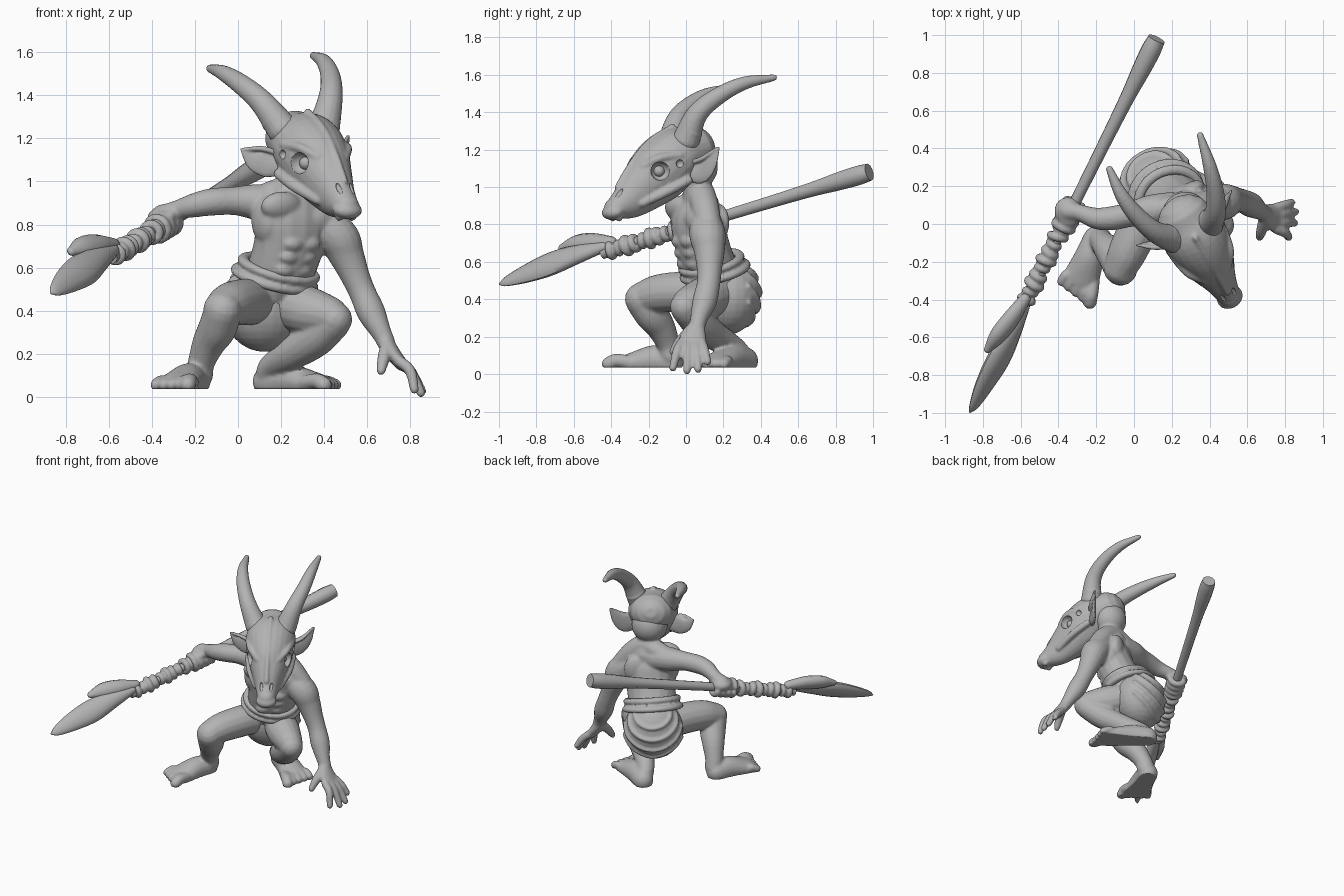
import bpy, bmesh
from math import sin, cos, pi, radians
from mathutils import Vector, Matrix

if "Cube" in bpy.data.objects:
    bpy.data.objects.remove(bpy.data.objects["Cube"])

grey = bpy.data.materials.new("plain grey")
grey.use_nodes = True
grey.diffuse_color = (0.45, 0.45, 0.45, 1)
grey.node_tree.nodes["Principled BSDF"].inputs["Base Color"].default_value = grey.diffuse_color

# The body and head are turned towards the model's left
YAW = Matrix.Rotation(radians(30), 4, 'Z')
LEFT = YAW.to_3x3() @ Vector((1, 0, 0))
FRONT = YAW.to_3x3() @ Vector((0, -1, 0))
UP = Vector((0, 0, 1))
SOLE = 0.036


def head_at(u, d, z):
    return Vector((0.295, -0.02, z)) + LEFT * u + FRONT * d


def spline(points, steps=5):
    """Smooth curve through points that carry x, y, z, width, height."""
    p = [Vector((*q, q[3]) if len(q) == 4 else q) for q in points]
    p = [2 * p[0] - p[1]] + p + [2 * p[-1] - p[-2]]
    out = []
    for a, b, c, d in zip(p, p[1:], p[2:], p[3:]):
        for i in range(steps):
            t = i / steps
            out.append(0.5 * (2 * b + (c - a) * t + (2 * a - 5 * b + 4 * c - d) * t ** 2
                              + (3 * b - a - 3 * c + d) * t ** 3))
    return out + [p[-2]]


def tube(bm, points, side=LEFT, rounded=True, segs=16):
    rows = spline(points)
    mids = [Vector(r[:3]) for r in rows]
    rings = []
    for i, r in enumerate(rows):
        t = (mids[min(i + 1, len(mids) - 1)] - mids[max(i - 1, 0)]).normalized()
        rings.append((mids[i], t, max(r[3], 0.003), max(r[4], 0.003)))
    if rounded:
        def cap(ring, sign):
            m, t, w, h = ring
            return [(m + t * sign * min(w, h) * sin(radians(a)), t,
                     w * cos(radians(a)), h * cos(radians(a))) for a in (25, 50, 75)]
        rings = cap(rings[0], -1)[::-1] + rings + cap(rings[-1], 1)
    loops = []
    for m, t, w, h in rings:
        u = (side - t * side.dot(t)).normalized()
        v = t.cross(u)
        angles = [2 * pi * k / segs for k in range(segs)]
        loops.append([bm.verts.new(m + u * w * cos(a) + v * h * sin(a)) for a in angles])
    for a, b in zip(loops, loops[1:]):
        for k in range(segs):
            n = (k + 1) % segs
            bm.faces.new((a[k], a[n], b[n], b[k]))
    bm.faces.new(loops[0][::-1])
    bm.faces.new(loops[-1])


def blob(bm, loc, radii, tilt=0):
    m = (Matrix.Translation(loc) @ YAW @ Matrix.Rotation(radians(tilt), 4, 'X')
         @ Matrix.Diagonal((*radii, 1)))
    bmesh.ops.create_uvsphere(bm, u_segments=24, v_segments=16, radius=1, matrix=m)


def ring(bm, centre, axis, big, small, arc=2 * pi, start=0):
    u = axis.cross(UP).normalized()
    v = axis.cross(u)
    pts = []
    for i in range(11):
        a = start + arc * i / 10
        pts.append((*(centre + u * big * cos(a) + v * big * sin(a)), small))
    tube(bm, pts, side=axis, segs=10)


def finish(bm, name, voxel=None, smooth=3):
    bmesh.ops.recalc_face_normals(bm, faces=bm.faces[:])
    mesh = bpy.data.meshes.new(name)
    bm.to_mesh(mesh)
    bm.free()
    ob = bpy.data.objects.new(name, mesh)
    bpy.context.collection.objects.link(ob)
    mesh.materials.append(grey)
    bpy.ops.object.select_all(action='DESELECT')
    ob.select_set(True)
    bpy.context.view_layer.objects.active = ob
    if voxel:
        rm = ob.modifiers.new("blend", 'REMESH')
        rm.mode, rm.voxel_size, rm.use_smooth_shade = 'VOXEL', voxel, True
        sm = ob.modifiers.new("soften", 'SMOOTH')
        sm.iterations = smooth
        for m in ("blend", "soften"):
            bpy.ops.object.modifier_apply(modifier=m)
    bpy.ops.object.shade_smooth_by_angle(angle=radians(50))
    return ob


def foot(bm, heel, toe, inner):
    heel, toe = Vector((*heel, 0)), Vector((*toe, 0))
    lat = UP.cross(toe - heel).normalized() * inner

    def p(s, u, z):
        return (*(heel + (toe - heel) * s + lat * u + UP * z),)
    tube(bm, [(*p(.16, 0, .07), .072, .075), (*p(.4, 0, .075), .08, .08),
              (*p(.72, 0, .055), .1, .056)], side=lat)
    for i in range(5):
        u, r = .074 - .037 * i, .037 if i == 0 else .028
        tube(bm, [(*p(.7, u * .9, .065), r), (*p(.85 - .03 * i, u * 1.1, .072), r),
                  (*p(.94 - .03 * i, u * 1.2, .055), r)], side=lat)


# Spear line from butt to tip
spear_butt, spear_tip = Vector((.12, .98, 1.08)), Vector((-.87, -1, .48))
axis = (spear_tip - spear_butt).normalized()


def along(t):
    return spear_butt.lerp(spear_tip, t)


# Body: torso, neck, limbs, hands and feet blended together
bm = bmesh.new()
tube(bm, [(.14, .19, .45, .16, .14), (.2, .12, .59, .165, .14), (.24, .08, .72, .175, .135),
          (.255, .065, .83, .195, .125), (.27, .07, .92, .13, .09)])
tube(bm, [(.27, .08, .9, .1), (.28, .06, 1.0, .08), (.28, .05, 1.1, .08)])
tube(bm, [(.1, .07, .915, .065), (.19, .08, .945, .07), (.28, .08, .965, .075), (.37, .1, .9, .075), (.45, .12, .8, .07)], side=UP)
blob(bm, (.27, .05, 1.11), (.125, .12, .125))
chest = Vector((.25, .065, .8))
for s in (-1, 1):
    blob(bm, chest + LEFT * .095 * s + FRONT * .068 + UP * (.05 - .035 * s), (.105, .055, .07), 20)
    blob(bm, chest + LEFT * .1 * s - FRONT * .07 + UP * (.04 - .03 * s), (.08, .045, .1))
    blob(bm, chest + LEFT * .14 * s + UP * (-.01 - .03 * s), (.06, .085, .11))
    for row in range(3):
        blob(bm, chest + LEFT * (.045 * s - .01 * row) + FRONT * (.094 - .022 * row) + UP * (-.09 - .06 * row),
             (.052, .034, .036))
# right arm, holding the spear
tube(bm, [(.2, .08, .89, .09), (.08, .07, .905, .083), (-.02, .05, .91, .066), (-.12, .03, .905, .064),
          (-.2, .03, .89, .057), (-.29, .06, .865, .045), (-.35, .07, .84, .055)], side=UP)
hand = along(.468)
blob(bm, hand + UP * .035 + Vector((-.005, .015, 0)), (.072, .075, .045))
for i in range(4):
    ring(bm, along(.443 + .019 * i), axis, .05, .023, 5.4, .4)
tube(bm, [(-.3, .04, .86, .026), (-.33, 0, .82, .025), (-.36, -.02, .78, .021)], side=UP)
# left arm, reaching to the ground
tube(bm, [(.34, .1, .83, .08), (.46, .115, .745, .098), (.505, .125, .655, .083), (.545, .125, .56, .068),
          (.58, .12, .48, .063), (.62, .1, .39, .066), (.665, .07, .3, .048), (.69, .06, .25, .042)])
tube(bm, [(.68, .06, .26, .045, .04), (.72, .04, .2, .07, .036), (.76, .03, .15, .078, .03)], side=Vector((0, 1, 0)))
for y0, tip in ((.085, (.835, .115, .065)), (.047, (.855, .065, .026)), (.01, (.85, .005, .018)), (-.025, (.82, -.07, .033))):
    tube(bm, [(.75, y0, .165, .027), (.8, (y0 + tip[1]) / 2, .12, .026), (*tip, .021)])
tube(bm, [(.69, .02, .23, .032), (.675, -.035, .17, .029), (.665, -.07, .12, .021)])
# right leg
tube(bm, [(.08, .12, .44, .11), (.02, -.03, .44, .108), (-.035, -.15, .43, .102), (-.075, -.235, .405, .088)], side=UP)
tube(bm, [(-.07, -.24, .4, .088), (-.095, -.185, .32, .09), (-.135, -.135, .25, .078), (-.17, -.095, .16, .063),
          (-.18, -.08, .1, .065)])
foot(bm, (-.175, -.02), (-.325, -.405), 1)
# left leg, folded under the body
tube(bm, [(.22, .17, .43, .11), (.32, .09, .4, .115), (.415, .02, .378, .094), (.45, -.005, .36, .082)], side=UP)
tube(bm, [(.445, .0, .345, .08), (.36, .07, .27, .087), (.25, .16, .2, .077), (.155, .26, .14, .06),
          (.14, .3, .09, .06)], side=UP)
foot(bm, (.075, .36), (.475, .08), -1)
body = finish(bm, "body", .0095, 4)
# flat soles
for v in body.data.vertices:
    if v.co.x < .56:
        v.co.z = max(v.co.z, SOLE)

# Loincloth with draped folds at the back
bm = bmesh.new()
seat = Vector((.125, .21, .42))
blob(bm, seat, (.205, .18, .212))
for e in (70, 46, 22, -2):
    pts = []
    for a in range(-80, 81, 20):
        el = radians(e - 48 * cos(radians(a)))
        off = LEFT * .205 * cos(el) * sin(radians(a)) - FRONT * .183 * cos(el) * cos(radians(a)) + UP * .208 * sin(el)
        pts.append((*(seat + off), .014))
    tube(bm, pts, side=UP, segs=10)
finish(bm, "loincloth", .009, 5)

# Rolled belt
bm = bmesh.new()
for k, (z, grow) in enumerate(((.595, 0), (.55, .012))):
    pts = []
    for i in range(17):
        a = 2 * pi * i / 16
        c = Vector((.19, .135, z)) - Vector((.02, -.02, 0)) * k
        p = c + LEFT * (.172 + grow) * sin(a) + FRONT * (.145 + grow) * cos(a) - UP * (.055 * cos(a) + .02 * sin(a))
        pts.append((*p, .022, .027))
    tube(bm, pts, side=UP)
finish(bm, "belt", .009, 3)

# Skull mask: lofted muzzle, brows, cheekbones and lips
bm = bmesh.new()
tube(bm, [(*head_at(0, d, z), w, h) for d, z, w, h in
          ((-.05, 1.2, .15, .13), (.05, 1.16, .172, .16), (.15, 1.078, .155, .168),
           (.24, 1.0, .12, .14), (.33, .93, .085, .105), (.415, .885, .062, .06))], segs=24)
tube(bm, [(*head_at(0, d, z), .016) for d, z in ((.06, 1.325), (.2, 1.245), (.31, 1.13), (.4, 1.0))])
blob(bm, head_at(0, .425, .868), (.072, .06, .042), 15)
for s in (-1, 1):
    tube(bm, [(*head_at(u * s, d, z), .022) for u, d, z in ((.15, .1, 1.17), (.125, .21, 1.155), (.07, .28, 1.11))], side=UP)
    tube(bm, [(*head_at(u * s, d, z), .025) for u, d, z in ((.15, .05, 1.035), (.135, .16, .98), (.08, .29, .915))], side=UP)
    blob(bm, head_at(.035 * s, .41, .85), (.022, .025, .035))
mask = finish(bm, "skull_mask", .0085, 3)

# Eye sockets, temple holes and nostrils cut out of the mask
bm = bmesh.new()
for s in (-1, 1):
    blob(bm, head_at(.14 * s, .215, 1.085), (.058, .05, .05))
    blob(bm, head_at(.17 * s, .11, 1.125), (.025, .022, .022))
    blob(bm, head_at(.035 * s, .42, .965), (.012, .04, .018), 35)
cutter = finish(bm, "socket_cutter")
cutter.hide_render = True
bpy.context.view_layer.objects.active = mask
cut = mask.modifiers.new("sockets", 'BOOLEAN')
cut.operation, cut.object = 'DIFFERENCE', cutter
bpy.ops.object.modifier_apply(modifier="sockets")
bpy.data.objects.remove(cutter)

for s, label in ((-1, "right"), (1, "left")):
    bm = bmesh.new()
    blob(bm, head_at(.09 * s, .195, 1.085), (.03, .03, .03))
    finish(bm, label + "_eye")
    # Pointed ear with a raised rim
    bm = bmesh.new()
    tip = 1.18 + .03 * s
    tube(bm, [(*head_at(.11 * s, .03, 1.07), .045, .025), (*head_at(.18 * s, -.01, 1.085), .066, .018),
              (*head_at(.235 * s, -.035, 1.115 + .015 * s), .048, .014),
              (*head_at(.29 * s, -.06, tip), .006, .005)], side=UP)
    tube(bm, [(*head_at(.14 * s, .03, 1.13), .013), (*head_at(.21 * s, .0, 1.152), .013),
              (*head_at(.28 * s, -.055, tip), .008)], side=UP)
    finish(bm, label + "_ear", .006, 2)

# Horns with a slim collar at the root
horns = {"right_horn": [(.21, -.08, 1.24, .075), (.11, -.04, 1.37, .057), (.01, .05, 1.455, .047),
                        (-.07, .16, 1.505, .036), (-.13, .29, 1.525, .019)],
         "left_horn": [(.4, .0, 1.25, .075), (.43, .06, 1.39, .057), (.43, .17, 1.485, .047),
                       (.4, .31, 1.555, .036), (.35, .47, 1.585, .018)]}
for name, path in horns.items():
    bm = bmesh.new()
    tube(bm, path, side=FRONT)
    a, b = Vector(path[0][:3]), Vector(path[1][:3])
    ring(bm, a.lerp(b, .38), (b - a).normalized(), .058, .012)
    finish(bm, name, .007, 4)

# Spear shaft with a flared, flat cut butt
bm = bmesh.new()
tube(bm, [(*along(t), r) for t, r in ((0, .047), (.03, .053), (.08, .05), (.16, .039), (.3, .033), (.5, .03), (.72, .034))],
     rounded=False, segs=12)
finish(bm, "spear_shaft")

# Cord binding
bm = bmesh.new()
for i in range(10):
    bulge = .008 * sin(i * 2.1)
    ring(bm, along(.508 + .021 * i), (axis + Vector((.2, 0, .15)) * sin(i * 1.7)).normalized(), .032 + bulge, .022)
finish(bm, "spear_binding", .007, 6)

# Leaf blade and the stone wedge beside it
lean = Vector((-.66, .06, .68))
bm = bmesh.new()
tube(bm, [(-.58, -.44, .68, .03, .028), (-.65, -.58, .64, .06, .042), (-.72, -.72, .59, .08, .042),
          (-.79, -.85, .54, .065, .032), (-.845, -.96, .497, .035, .016), (-.868, -.995, .482, .008, .005)], side=lean, segs=12)
finish(bm, "spear_blade")
bm = bmesh.new()
tube(bm, [(-.58, -.4, .705, .032), (-.65, -.5, .705, .053, .042), (-.72, -.59, .695, .053, .04),
          (-.775, -.665, .675, .022, .018)], side=lean, segs=12)
finish(bm, "spear_wedge")
